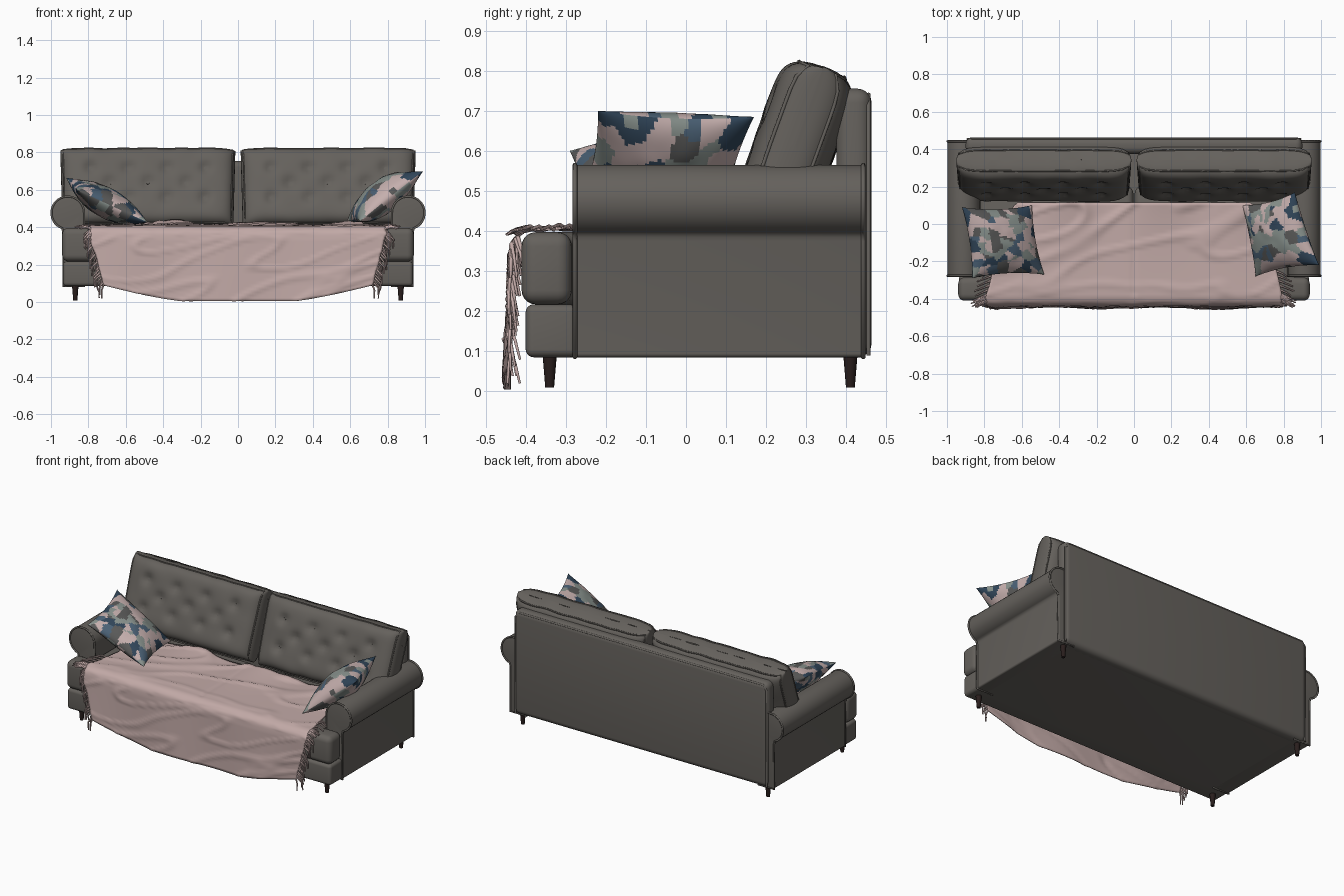
import bpy, bmesh, math, random
from mathutils import Vector, noise

if "Cube" in bpy.data.objects:
    bpy.data.objects.remove(bpy.data.objects["Cube"])

random.seed(4)

def mat(name, rgb):
    m = bpy.data.materials.new(name)
    m.diffuse_color = (*rgb, 1)
    m.use_nodes = True
    m.node_tree.nodes["Principled BSDF"].inputs["Base Color"].default_value = m.diffuse_color
    return m

GREY = mat("grey upholstery", (0.13, 0.12, 0.108))
WOOD = mat("dark wood", (0.022, 0.013, 0.012))
ROSE = mat("rose blanket", (0.54, 0.40, 0.385))
PINK = mat("pillow pink", (0.56, 0.43, 0.42))
SAGE = mat("pillow sage", (0.25, 0.29, 0.27))
SMOKE = mat("pillow smoke", (0.10, 0.10, 0.098))
BLUE = mat("pillow blue", (0.07, 0.12, 0.18))
NAVY = mat("pillow navy", (0.03, 0.06, 0.10))

def finish(name, bm, mats, angle=50):
    bmesh.ops.recalc_face_normals(bm, faces=bm.faces)
    me = bpy.data.meshes.new(name)
    bm.to_mesh(me)
    bm.free()
    for m in mats:
        me.materials.append(m)
    ob = bpy.data.objects.new(name, me)
    bpy.context.collection.objects.link(ob)
    bpy.ops.object.select_all(action='DESELECT')
    ob.select_set(True)
    bpy.context.view_layer.objects.active = ob
    bpy.ops.object.shade_smooth_by_angle(angle=math.radians(angle))
    return ob

def prism(name, pts, offset, bevel, mats=(GREY,)):
    """Extrude a closed 3D outline by offset, then round its sharp edges."""
    bm = bmesh.new()
    f = bm.faces.new([bm.verts.new(p) for p in pts])
    ext = bmesh.ops.extrude_face_region(bm, geom=[f])
    bmesh.ops.translate(bm, vec=offset, verts=[v for v in ext['geom'] if isinstance(v, bmesh.types.BMVert)])
    bmesh.ops.recalc_face_normals(bm, faces=bm.faces)
    sharp = [e for e in bm.edges if e.calc_face_angle(0) > 0.8]
    bmesh.ops.bevel(bm, geom=sharp, offset=bevel, segments=5, profile=0.5, affect='EDGES')
    return finish(name, bm, mats)

def tubes(name, paths, r, m, closed=False, taper=1.0):
    """Round cords along point lists, as one mesh."""
    cu = bpy.data.curves.new(name, 'CURVE')
    cu.dimensions = '3D'
    cu.bevel_depth = r
    cu.bevel_resolution = 1
    for pts in paths:
        sp = cu.splines.new('POLY')
        sp.points.add(len(pts) - 1)
        for i, (q, p) in enumerate(zip(sp.points, pts)):
            q.co = (*p, 1)
            q.radius = 1 + (taper - 1) * i / (len(pts) - 1)
        sp.use_cyclic_u = closed
        sp.use_smooth = True
    cu.use_fill_caps = True
    ob = bpy.data.objects.new(name, cu)
    bpy.context.collection.objects.link(ob)
    cu.materials.append(m)
    bpy.ops.object.select_all(action='DESELECT')
    ob.select_set(True)
    bpy.context.view_layer.objects.active = ob
    bpy.ops.object.convert(target='MESH')

def padded(name, n, m, place, mats, pick=None):
    """Two stitched sheets: place(u, v, side) with u, v in -1..1."""
    bm = bmesh.new()
    for side in (1, -1):
        g = [[bm.verts.new(place(math.sin(math.pi * (i / n - .5)), math.sin(math.pi * (j / m - .5)), side))
              for j in range(m + 1)] for i in range(n + 1)]
        for i in range(n):
            for j in range(m):
                f = bm.faces.new((g[i][j], g[i + 1][j], g[i + 1][j + 1], g[i][j + 1]))
                if pick:
                    f.material_index = pick(math.sin(math.pi * ((i + .5) / n - .5)),
                                            math.sin(math.pi * ((j + .5) / m - .5)), side)
    bmesh.ops.remove_doubles(bm, verts=bm.verts, dist=0.0002)
    return finish(name, bm, mats, 80)

# Base: T-shaped plinth with wings in front of the arms
tee = [(-.88, .44), (-.88, -.27), (-.935, -.27), (-.935, -.4), (.935, -.4), (.935, -.27), (.88, -.27), (.88, .44)]
prism("base", [(x, y, .085) for x, y in tee], (0, 0, .132), .02)

# Back frame with piping around its rear edge
prism("back_frame", [(x, .375, z) for x, z in ((-.9, .085), (.9, .085), (.9, .755), (-.9, .755))], (0, .088, 0), .035)
tubes("back_piping", [[(-.89, .455, .09), (-.89, .455, .71), (-.865, .455, .74), (.865, .455, .74),
                       (.89, .455, .71), (.89, .455, .09)]], .006, GREY)

for s, side in ((1, "right"), (-1, "left")):
    # Rolled arm with piped ends
    prof = [(.822, .085), (.935, .085), (.935, .375)]
    for k in range(25):
        a = math.radians(-70 + 250 * k / 24)
        prof.append((.91 + .088 * math.cos(a), .477 + .088 * math.sin(a)))
    prism(side + "_arm", [(s * x, -.28, z) for x, z in prof], (0, .725, 0), .01)
    for end, y in (("front", -.277), ("rear", .442)):
        tubes(f"{side}_arm_{end}_piping", [[(s * x, y, z) for x, z in prof]], .006, GREY, True)
    # L-shaped seat cushion
    ell = [(.004, .2), (.004, -.41), (.94, -.41), (.94, -.285), (.825, -.285), (.825, .2)]
    prism(side + "_seat_cushion", [(s * x, y, .217) for x, y in ell], (0, 0, .18), .035)

# Tapered legs
for x in (-.87, .87):
    for y, nm in ((-.34, "front"), (.41, "rear")):
        bm = bmesh.new()
        bmesh.ops.create_cone(bm, cap_ends=True, segments=16, radius1=.011, radius2=.018, depth=.085)
        bmesh.ops.translate(bm, vec=(x, y, .052), verts=bm.verts)
        finish(f"{nm}_leg_{'right' if x > 0 else 'left'}", bm, (WOOD,))

# Tufted back cushions, leaning back
up, nrm = Vector((0, .34, .94)), Vector((0, -.94, .34))
buttons = [(u, v) for v in (.42, -.36) for u in (-.66, -.22, .22, .66)] + [(u, .03) for u in (-.44, 0, .44)]
def back_place(cx):
    def place(u, v, side):
        h = .1 * (max(0, 1 - abs(u) ** 10) * max(0, 1 - abs(v) ** 8)) ** .4
        if side > 0:
            h -= sum(.022 * math.exp(-(((u - a) * .465) ** 2 + ((v - b) * .215) ** 2) / .0009) for a, b in buttons)
        x = cx + u * .468 * (1 - .012 * (1 - v))
        p = Vector((x, .268, .603)) + up * (v * .218) + nrm * (h * side)
        wob = noise.noise(Vector((x * 9, v * 2, side * 2)))
        return p + up * (.006 * wob * v) + nrm * (.005 * wob * (1 - u ** 8))
    return place
for s, side in ((1, "right"), (-1, "left")):
    pl = back_place(s * .482)
    padded(side + "_back_cushion", 64, 36, pl, (GREY,))
    ring = [(-.97 + 1.94 * k / 24, -.96) for k in range(24)] + [(.97, -.96 + 1.92 * k / 12) for k in range(12)]
    ring += [(-u, -v) for u, v in ring]
    tubes(side + "_cushion_piping", [[pl(u, v, d) for u, v in ring] for d in (1, -1)], .005, GREY, True)
    tubes(side + "_cushion_buttons", [[pl(a, b, 1) + nrm * t for t in (-.004, .004)] for a, b in buttons], .009, GREY)

# Throw pillows: four corners, puffed, with a patchwork of camouflage blobs
def pillow(name, a, b, c, d, thick):
    a, b, c, d = map(Vector, (a, b, c, d))
    n = (c - a).cross(d - b).normalized()
    if n.z < 0:
        n = -n
    seeds = [(random.uniform(-1, 1), random.uniform(-1, 1), random.choice((0, 0, 0, 0, 1, 1, 1, 2, 2, 3, 4)))
             for _ in range(75)]
    def place(u, v, side):
        h = thick / 2 * (max(0, 1 - u * u) * max(0, 1 - v * v)) ** .55
        pu, pv = u * (1 - .09 * (1 - v * v)), v * (1 - .09 * (1 - u * u))
        s, t = (pu + 1) / 2, (pv + 1) / 2
        p = (a * (1 - s) + b * s) * (1 - t) + (d * (1 - s) + c * s) * t
        h += .006 * noise.noise(Vector((u * 3, v * 3, side))) * (1 - u * u) * (1 - v * v)
        return p + n * (h * side)
    def pick(u, v, side):
        u, v = u * side, v + .05 * noise.noise(Vector((u * 7, v * 7, 3)))
        return min(seeds, key=lambda q: (q[0] - u) ** 2 + (q[1] - v) ** 2)[2]
    padded(name, 56, 56, place, (PINK, SAGE, SMOKE, BLUE, NAVY), pick)

pillow("right_pillow", (.58, .10, .43), (.65, -.28, .43), (.99, -.22, .70), (.86, .17, .685), .17)
pillow("left_pillow", (-.48, -.27, .425), (-.545, .10, .43), (-.92, .09, .665), (-.865, -.29, .60), .16)

# Blanket: over the seat, round the front edge and hanging down
def drape(u, t):
    """u in -1..1 across; t 0..1 seat, 1..2 bend, 2..3 hanging."""
    au = abs(u)
    w = .62 + .17 * min(t, 1) ** .6 if t < 2 else .79 - .07 * (t - 2)
    x = u * w + .015 * noise.noise(Vector((t * 3, u, 5)))
    fold = noise.noise(Vector((x * 3 + 2 * t, t * 2.2, 1)))
    ridge = max(0, 1 - abs(fold) * 7)
    if t <= 1:
        y = .115 - .49 * t
        z = .404 + .014 * ridge * (1 - t * .6) + .012 * (1 - t) ** 3 * (1 + math.sin(x * 13))
        z -= .004 * math.exp(-(x / .01) ** 2)
    elif t <= 2:
        a = (t - 1) * math.pi / 2
        y, z = -.375 - .06 * math.sin(a), .354 + .05 * math.cos(a)
        y -= .004 * ridge
    else:
        k = t - 2
        zb = .005 + .085 * max(0, (au - .42) / .58) ** 1.3
        z = .354 + (zb - .354) * k
        y = -.437 - .008 * k - .007 * ridge + .006 * k * math.sin(x * 11)
    return Vector((x, max(y, -.459), z))
rows = [k / 28 for k in range(28)] + [1 + k / 8 for k in range(8)] + [2 + k / 22 for k in range(23)]
bm = bmesh.new()
g = [[bm.verts.new(drape(-1 + 2 * i / 110, t)) for t in rows] for i in range(111)]
for i in range(110):
    for j in range(len(rows) - 1):
        bm.faces.new((g[i][j], g[i + 1][j], g[i + 1][j + 1], g[i][j + 1]))
blanket = finish("blanket", bm, (ROSE,), 80)
sol = blanket.modifiers.new("thickness", 'SOLIDIFY')
sol.thickness, sol.offset = .005, 0

# Fringe strands along both blanket ends
for s, side in ((1, "right"), (-1, "left")):
    strands = []
    for k in range(44):
        t = .75 + 2.25 * k / 43
        p = drape(s, t)
        out, drop = random.uniform(.005, .035), random.uniform(.06, .09)
        if t < 1.5:   # lying on the seat
            q = [p, p + Vector((s * .03, -.012, .008)), p + Vector((s * (.045 + out), -.03, .001))]
        else:
            drop = min(drop, p.z - .02)
            dy = random.uniform(-.008, .025)
            q = [p, p + Vector((s * out, dy * .5, -drop * .4)), p + Vector((s * out * .9, dy, -drop))]
        strands.append([Vector((v.x, max(v.y, -.456), v.z)) for v in q])
    tubes(side + "_fringe", strands, .0055, ROSE, taper=.6)
